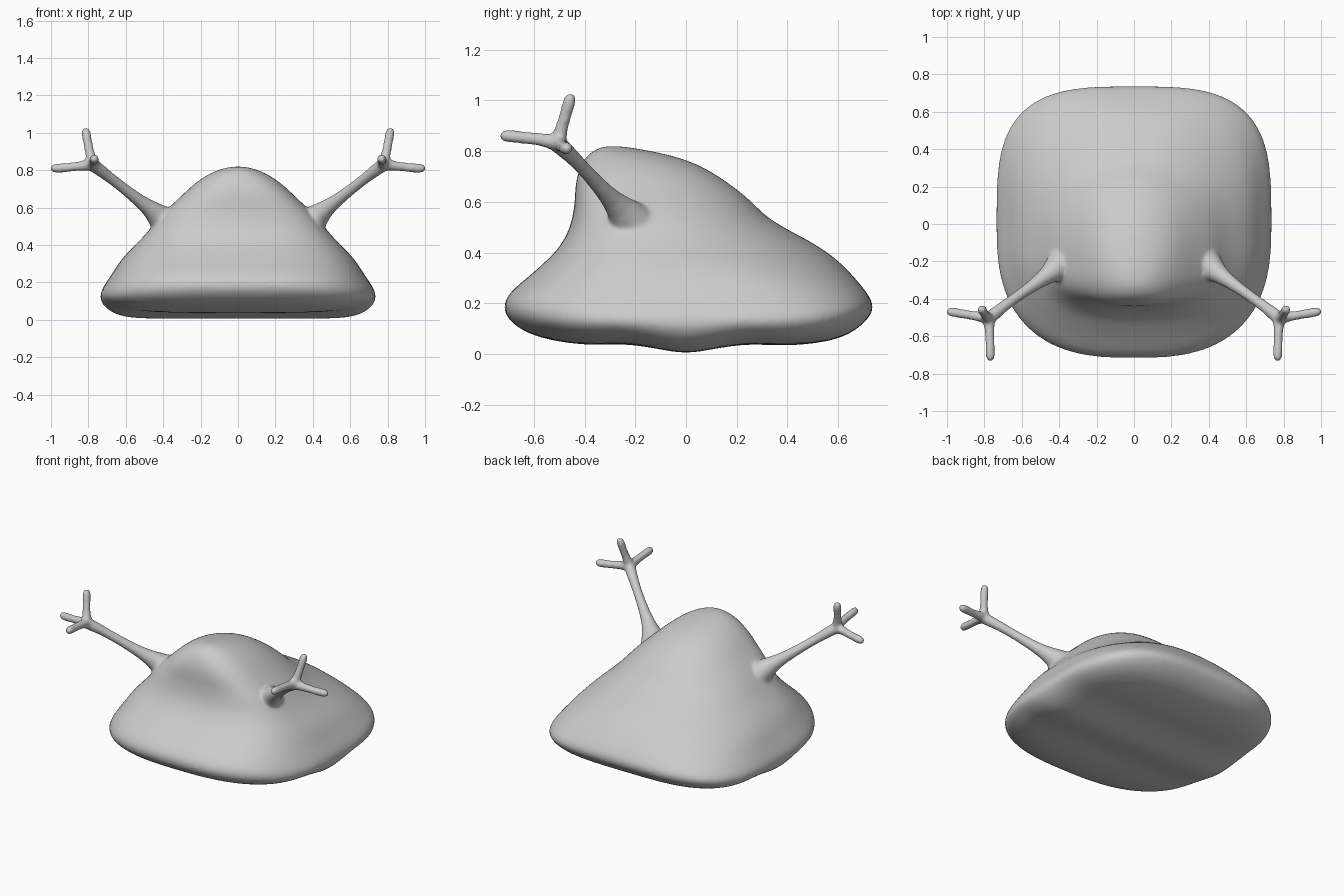
import bpy, bmesh
from math import cos, sin, pi, exp
from mathutils import Vector

bm = bmesh.new()


def skin(rings):
    """Closed shell through a list of point rings."""
    vs = [[bm.verts.new(p) for p in r] for r in rings]
    n = len(vs[0])
    faces = []
    for a, b in zip(vs, vs[1:]):
        for i in range(n):
            j = (i + 1) % n
            faces.append(bm.faces.new((a[i], a[j], b[j], b[i])))
    faces.append(bm.faces.new(vs[0][::-1]))
    faces.append(bm.faces.new(vs[-1]))


def slice_ring(z, w, yf, yb, yc, nf, nb, n=72):
    """Horizontal body slice: superellipse with separate front and back."""
    pts = []
    for i in range(n):
        t = 2 * pi * i / n
        c, s = cos(t), sin(t)
        k = nb if s > 0 else nf
        r = (abs(c) ** k + abs(s) ** k) ** (-1 / k)
        x = w * c * r
        y = yc + (yb - yc if s > 0 else yc - yf) * s * r
        # ripple under the belly
        dip = 0.024 * exp(-(y / 0.13) ** 2) - 0.010 * exp(-((abs(y) - 0.25) / 0.1) ** 2)
        pts.append((x, y, z - dip * max(0, min(1, (0.16 - z) / 0.1))))
    return pts


def tube(path):
    """Round-ended tube through (x, y, z, radius) points."""
    P = [Vector(p[:3]) for p in path]
    R = [p[3] for p in path]
    d0, d1 = (P[1] - P[0]).normalized(), (P[-1] - P[-2]).normalized()
    nodes = [(P[0] - d0 * R[0] * s, R[0] * c) for s, c in ((0.97, 0.25), (0.7, 0.7))]
    nodes += list(zip(P, R))
    nodes += [(P[-1] + d1 * R[-1] * s, R[-1] * c) for s, c in ((0.7, 0.7), (0.97, 0.25))]
    d = (P[-1] - P[0]).normalized()
    u = d.orthogonal().normalized()
    v = d.cross(u)
    skin([[p + (u * cos(2 * pi * i / 16) + v * sin(2 * pi * i / 16)) * r
           for i in range(16)] for p, r in nodes])


# Body slices: z, half width, front y, back y, centre y, front and back squareness
slices = [
    (0.035, 0.58, -0.40, 0.45, 0.00, 2.8, 3.4),
    (0.05, 0.65, -0.52, 0.57, 0.00, 2.8, 3.5),
    (0.08, 0.71, -0.625, 0.65, 0.00, 2.8, 3.6),
    (0.12, 0.742, -0.685, 0.70, 0.00, 2.8, 3.6),
    (0.16, 0.73, -0.715, 0.735, 0.00, 2.8, 3.6),
    (0.20, 0.705, -0.72, 0.74, 0.00, 2.8, 3.4),
    (0.25, 0.67, -0.69, 0.708, 0.00, 2.8, 3.1),
    (0.30, 0.64, -0.625, 0.665, -0.02, 2.8, 2.8),
    (0.35, 0.60, -0.57, 0.62, -0.06, 2.8, 2.5),
    (0.40, 0.55, -0.515, 0.56, -0.10, 2.8, 2.3),
    (0.45, 0.50, -0.48, 0.48, -0.13, 2.8, 2.2),
    (0.50, 0.46, -0.457, 0.38, -0.15, 2.8, 2.2),
    (0.55, 0.42, -0.445, 0.305, -0.17, 2.8, 2.2),
    (0.60, 0.37, -0.438, 0.26, -0.18, 2.8, 2.2),
    (0.65, 0.315, -0.437, 0.20, -0.19, 2.8, 2.2),
    (0.70, 0.265, -0.43, 0.13, -0.20, 2.7, 2.2),
    (0.75, 0.205, -0.412, 0.045, -0.22, 2.5, 2.1),
    (0.785, 0.145, -0.388, -0.06, -0.25, 2.3, 2.0),
    (0.808, 0.09, -0.355, -0.18, -0.28, 2.0, 2.0),
    (0.82, 0.03, -0.32, -0.26, -0.29, 2.0, 2.0)]
belly = [(0.03, 0.58 * f, -0.40 * f, 0.45 * f, 0, 2.6, 2.8)
         for f in (0.05, 0.2, 0.4, 0.6, 0.8)]
skin([slice_ring(*s) for s in belly + slices])

# Arms and three-fingered hands on both sides
limbs = [
    [(0.34, -0.17, 0.46, 0.11), (0.40, -0.225, 0.53, 0.085), (0.45, -0.265, 0.58, 0.052),
     (0.52, -0.315, 0.632, 0.035), (0.62, -0.385, 0.71, 0.029), (0.71, -0.45, 0.78, 0.03),
     (0.775, -0.505, 0.828, 0.04)],
    [(0.775, -0.505, 0.83, 0.036), (0.83, -0.495, 0.825, 0.026),
     (0.90, -0.483, 0.815, 0.024), (0.977, -0.47, 0.81, 0.028)],
    [(0.775, -0.505, 0.83, 0.036), (0.79, -0.495, 0.88, 0.026),
     (0.802, -0.475, 0.94, 0.024), (0.813, -0.458, 1.003, 0.028)],
    [(0.775, -0.505, 0.83, 0.036), (0.773, -0.56, 0.845, 0.026),
     (0.77, -0.63, 0.852, 0.024), (0.768, -0.708, 0.86, 0.028)]]
for side in (1, -1):
    for limb in limbs:
        tube([(side * x, y, z, r) for x, y, z, r in limb])

bmesh.ops.recalc_face_normals(bm, faces=bm.faces[:])
me = bpy.data.meshes.new("creature_body")
bm.to_mesh(me)
bm.free()
body = bpy.data.objects.new("creature_body", me)
bpy.context.collection.objects.link(body)

# Merge the parts into one smooth skin
m = body.modifiers.new("round", 'SUBSURF')
m.levels = m.render_levels = 1
m = body.modifiers.new("merge", 'REMESH')
m.mode = 'VOXEL'
m.voxel_size = 0.01
m.use_smooth_shade = True
m = body.modifiers.new("soften", 'SMOOTH')
m.factor = 0.5
m.iterations = 8
for p in me.polygons:
    p.use_smooth = True
